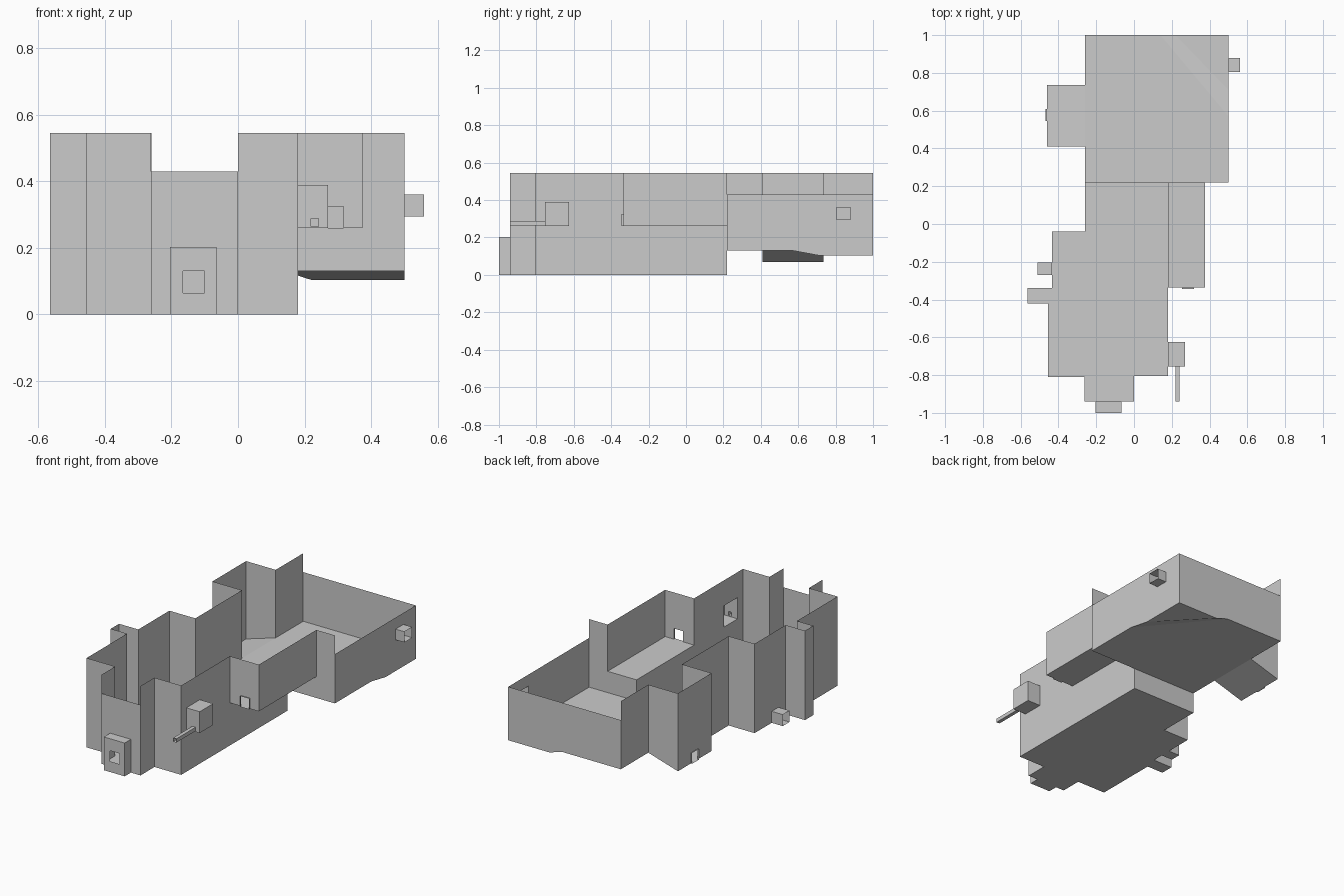
import bpy, bmesh

if "Cube" in bpy.data.objects:
    bpy.data.objects.remove(bpy.data.objects["Cube"])

TOP, LOW = 0.545, 0.43


def make(name, polys):
    """One object from a list of polygons (lists of points)."""
    bm = bmesh.new()
    for p in polys:
        bm.faces.new([bm.verts.new(v) for v in p])
    bmesh.ops.remove_doubles(bm, verts=bm.verts, dist=0.0005)
    me = bpy.data.meshes.new(name)
    bm.to_mesh(me)
    bm.free()
    ob = bpy.data.objects.new(name, me)
    bpy.context.collection.objects.link(ob)
    return ob


def wall(a, b, z0, z1, hole=None):
    """Thin wall from plan point a to b; hole = (start, end, low, high), distances from a."""
    length = ((b[0] - a[0]) ** 2 + (b[1] - a[1]) ** 2) ** 0.5

    def quad(s, e, lo, hi):
        p, q = [(a[0] + (b[0] - a[0]) * t / length,
                 a[1] + (b[1] - a[1]) * t / length) for t in (s, e)]
        return [(*p, lo), (*q, lo), (*q, hi), (*p, hi)]

    if not hole:
        return [quad(0, length, z0, z1)]
    s, e, lo, hi = hole
    parts = [(0, s, z0, z1), (e, length, z0, z1), (s, e, z0, lo), (s, e, hi, z1)]
    return [quad(*r) for r in parts if r[1] - r[0] > 1e-4 and r[3] - r[2] > 1e-4]


def path(points, z0, z1, holes={}):
    """Run of walls along a plan path; holes keyed by segment index."""
    return [q for i in range(len(points) - 1)
            for q in wall(points[i], points[i + 1], z0, z1, holes.get(i))]


def flat(points, z):
    return [[(x, y, z) for x, y in points]]


def niche(name, lo, hi, skip, front_hole=None):
    """Thin box with the listed sides left open."""
    (x0, y0, z0), (x1, y1, z1) = lo, hi
    sides = {
        "-y": wall((x0, y0), (x1, y0), z0, z1, front_hole),
        "+x": wall((x1, y0), (x1, y1), z0, z1),
        "+y": wall((x1, y1), (x0, y1), z0, z1),
        "-x": wall((x0, y1), (x0, y0), z0, z1),
        "+z": flat([(x0, y0), (x1, y0), (x1, y1), (x0, y1)], z1),
        "-z": flat([(x0, y1), (x1, y1), (x1, y0), (x0, y0)], z0),
    }
    make(name, [q for k, f in sides.items() if k not in skip for q in f])


# Lower hall: floor and walls
plan = [(-0.26, 0.22), (-0.26, -0.04), (-0.435, -0.04), (-0.435, -0.34), (-0.565, -0.34),
        (-0.565, -0.42), (-0.455, -0.42), (-0.455, -0.81), (-0.262, -0.81), (-0.262, -0.94),
        (0, -0.94), (0, -0.805), (0.18, -0.805), (0.18, -0.335), (0.18, 0.22)]
make("lower_floor", flat(plan, 0))
make("lower_left_walls", path(plan[:10], 0, TOP, {2: (0.165, 0.23, 0, 0.07)}))
make("lower_front_wall", wall(plan[9], plan[10], 0, LOW, (0.057, 0.197, 0, 0.203)))
make("lower_right_walls", path(plan[10:14], 0, TOP, {2: (0.05, 0.18, 0.26, 0.39)}))
make("alcove_step", wall(plan[13], plan[14], 0, 0.26))
make("upper_step", wall((0.18, 0.22), (-0.26, 0.22), 0, 0.13))

# Right alcove, raised above the lower floor
alcove = [(0.18, -0.335), (0.375, -0.335), (0.375, 0.22), (0.18, 0.22)]
make("right_alcove_floor", flat(alcove, 0.26))
make("right_alcove_walls", path(alcove[:3], 0.26, TOP, {0: (0.075, 0.137, 0.26, 0.325)})
     + wall(alcove[2], alcove[3], 0.13, 0.26))

# Upper room: floor with a ramp down to the back right corner
make("upper_floor", [
    [(-0.26, 0.22, 0.13), (0.5, 0.22, 0.13), (0.5, 0.57, 0.13), (0.14, 1, 0.13), (-0.26, 1, 0.13)],
    [(0.14, 1, 0.13), (0.5, 0.57, 0.13), (0.5, 0.71, 0.104), (0.22, 1, 0.104)],
    [(0.22, 1, 0.104), (0.5, 0.71, 0.104), (0.5, 1, 0.104)]])
make("upper_front_wall", wall((0.375, 0.22), (0.5, 0.22), 0.13, TOP))
make("upper_right_wall", wall((0.5, 0.22), (0.5, 1), 0.13, LOW, (0.585, 0.66, 0.295, 0.36))
     + [[(0.5, 0.57, 0.13), (0.5, 0.71, 0.104), (0.5, 1, 0.104), (0.5, 1, 0.13)]])
make("upper_back_wall", wall((0.5, 1), (-0.26, 1), 0.13, LOW)
     + [[(0.5, 1, 0.13), (0.5, 1, 0.104), (0.22, 1, 0.104), (0.14, 1, 0.13)]])
make("upper_left_walls", wall((-0.26, 1), (-0.26, 0.735), 0.13, TOP)
     + wall((-0.26, 0.41), (-0.26, 0.22), 0.13, TOP))

# Left bay with a floor sloping outwards
bay = [[(-0.26, 0.41, 0.13), (-0.26, 0.735, 0.13), (-0.46, 0.735, 0.07), (-0.46, 0.41, 0.07)]]
bay += wall((-0.46, 0.735), (-0.46, 0.41), 0.07, TOP, (0.125, 0.19, 0.07, 0.135))
for y in (0.41, 0.735):
    bay.append([(-0.26, y, 0.13), (-0.46, y, 0.07), (-0.46, y, TOP), (-0.26, y, TOP)])
make("left_bay", bay)

# Niches, doorways and short ducts
niche("front_porch", (-0.205, -1, 0), (-0.065, -0.94, 0.203), ["+y"], (0.04, 0.105, 0.065, 0.13))
niche("left_duct", (-0.51, -0.27, 0), (-0.435, -0.205, 0.07), ["+x", "-x"])
niche("right_duct", (0.5, 0.805, 0.295), (0.56, 0.88, 0.36), ["+x", "-x"])
niche("wall_niche", (0.18, -0.755, 0.26), (0.27, -0.625, 0.39), ["-x"], (0.04, 0.062, 0.265, 0.288))
niche("narrow_duct", (0.22, -0.94, 0.265), (0.242, -0.755, 0.288), ["-y", "+y"])
niche("alcove_hatch", (0.255, -0.345, 0.26), (0.317, -0.335, 0.325), ["-y", "+y"])
niche("bay_hatch", (-0.468, 0.545, 0.07), (-0.46, 0.61, 0.135), ["-x", "+x"])
